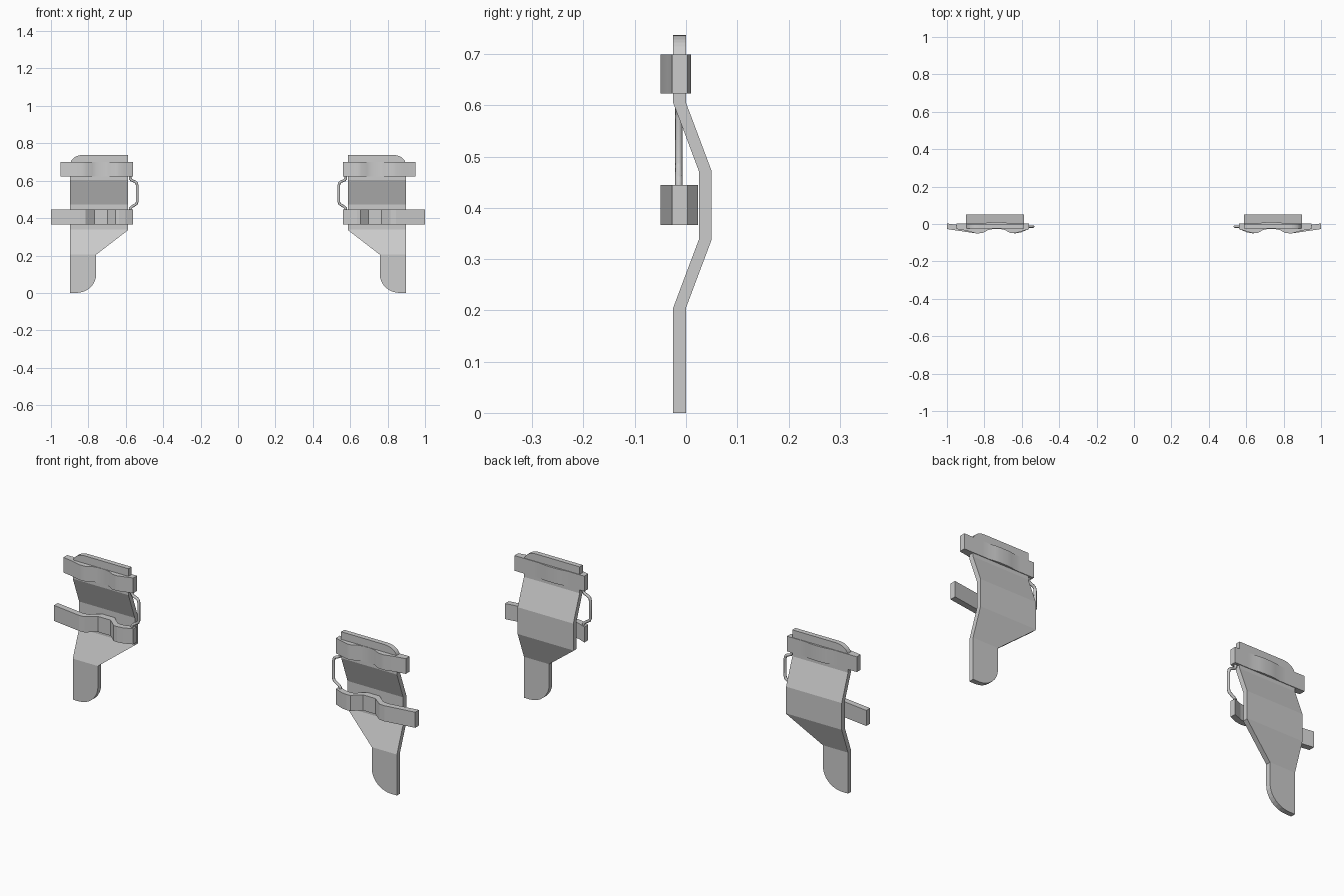
import bpy, bmesh
from math import sin, cos, pi, radians

if "Cube" in bpy.data.objects:
    bpy.data.objects.remove(bpy.data.objects["Cube"])


def finish(obj, smooth_angle=None):
    # every part is built on the +x side and mirrored across x = 0
    obj.modifiers.new("mirror", 'MIRROR').use_axis = (True, False, False)
    if smooth_angle:
        bpy.ops.object.select_all(action='DESELECT')
        obj.select_set(True)
        bpy.context.view_layer.objects.active = obj
        bpy.ops.object.shade_smooth_by_angle(angle=radians(smooth_angle))


def mesh_object(name, bm):
    bmesh.ops.recalc_face_normals(bm, faces=bm.faces[:])
    me = bpy.data.meshes.new(name)
    bm.to_mesh(me)
    bm.free()
    obj = bpy.data.objects.new(name, me)
    bpy.context.collection.objects.link(obj)
    return obj


def extrude(bm, faces, vec):
    res = bmesh.ops.extrude_face_region(bm, geom=faces)
    verts = [v for v in res['geom'] if isinstance(v, bmesh.types.BMVert)]
    bmesh.ops.translate(bm, verts=verts, vec=vec)


def arc(cx, cz, rx, rz, a0, a1, n=8):
    return [(cx + rx * cos(a0 + (a1 - a0) * i / n),
             cz + rz * sin(a0 + (a1 - a0) * i / n)) for i in range(n + 1)]


# Bent plate: front outline, cut at the bend lines, then offset in y
outline = [(0.897, 0.0)]
outline += arc(0.832, 0.687, 0.065, 0.05, 0, pi / 2)
outline += [(0.589, 0.737), (0.589, 0.335), (0.758, 0.205)]
outline += arc(0.865, 0.1, 0.107, 0.1, pi, 1.5 * pi)
bends = [(0.0, -0.025), (0.205, -0.025), (0.338, 0.025),
         (0.472, 0.025), (0.605, -0.025), (0.74, -0.025)]


def bend_y(z):
    for (z0, y0), (z1, y1) in zip(bends, bends[1:]):
        if z <= z1:
            return y0 + (y1 - y0) * max(0, z - z0) / (z1 - z0)
    return bends[-1][1]


bm = bmesh.new()
bm.faces.new([bm.verts.new((x, 0, z)) for x, z in outline])
for z, _ in bends[1:-1]:
    bmesh.ops.bisect_plane(bm, geom=bm.verts[:] + bm.edges[:] + bm.faces[:],
                           dist=1e-5, plane_co=(0, 0, z), plane_no=(0, 0, 1))
for v in bm.verts:
    v.co.y = bend_y(v.co.z)
extrude(bm, bm.faces[:], (0, 0.025, 0))
finish(mesh_object("bent_plate", bm))


# Wavy straps: plan profile (x, front y, back y) extruded upwards
def strap(name, profile, z0, z1, smooth=None):
    bm = bmesh.new()
    rows = [[bm.verts.new((x, y, z0)) for y in ys] for x, *ys in profile]
    faces = [bm.faces.new((a[0], b[0], b[1], a[1])) for a, b in zip(rows, rows[1:])]
    extrude(bm, faces, (0, 0, z1 - z0))
    finish(mesh_object(name, bm), smooth)


strap("upper_strap", [
    (0.561, -0.027, 0.003), (0.61, -0.042, 0.003), (0.635, -0.049, 0.003),
    (0.66, -0.049, 0.003), (0.69, -0.032, 0.008), (0.715, -0.027, 0.01),
    (0.755, -0.027, 0.01), (0.78, -0.032, 0.008), (0.81, -0.049, 0.003),
    (0.845, -0.05, 0.003), (0.895, -0.036, 0.003), (0.948, -0.027, 0.003)],
    0.623, 0.699, 35)
strap("lower_strap", [
    (0.561, -0.027, 0.003), (0.605, -0.045, -0.015), (0.635, -0.05, -0.02),
    (0.655, -0.048, -0.016), (0.698, -0.01, 0.023), (0.768, -0.01, 0.023),
    (0.816, -0.048, -0.016), (0.845, -0.05, -0.02), (1.0, -0.027, 0.003)],
    0.367, 0.445)

# Wire loop joining the two straps on the inner side
path = [(0.577, 0.64), (0.577, 0.612), (0.571, 0.603), (0.55, 0.595),
        (0.542, 0.588), (0.539, 0.575), (0.539, 0.487), (0.543, 0.476),
        (0.57, 0.459), (0.576, 0.452), (0.577, 0.43)]
cu = bpy.data.curves.new("wire_loop", 'CURVE')
cu.dimensions = '3D'
cu.bevel_depth = 0.007
cu.bevel_resolution = 2
cu.use_fill_caps = True
sp = cu.splines.new('POLY')
sp.points.add(len(path) - 1)
for p, (x, z) in zip(sp.points, path):
    p.co = (x, -0.014, z, 1)
wire = bpy.data.objects.new("wire_loop", cu)
bpy.context.collection.objects.link(wire)
finish(wire)
